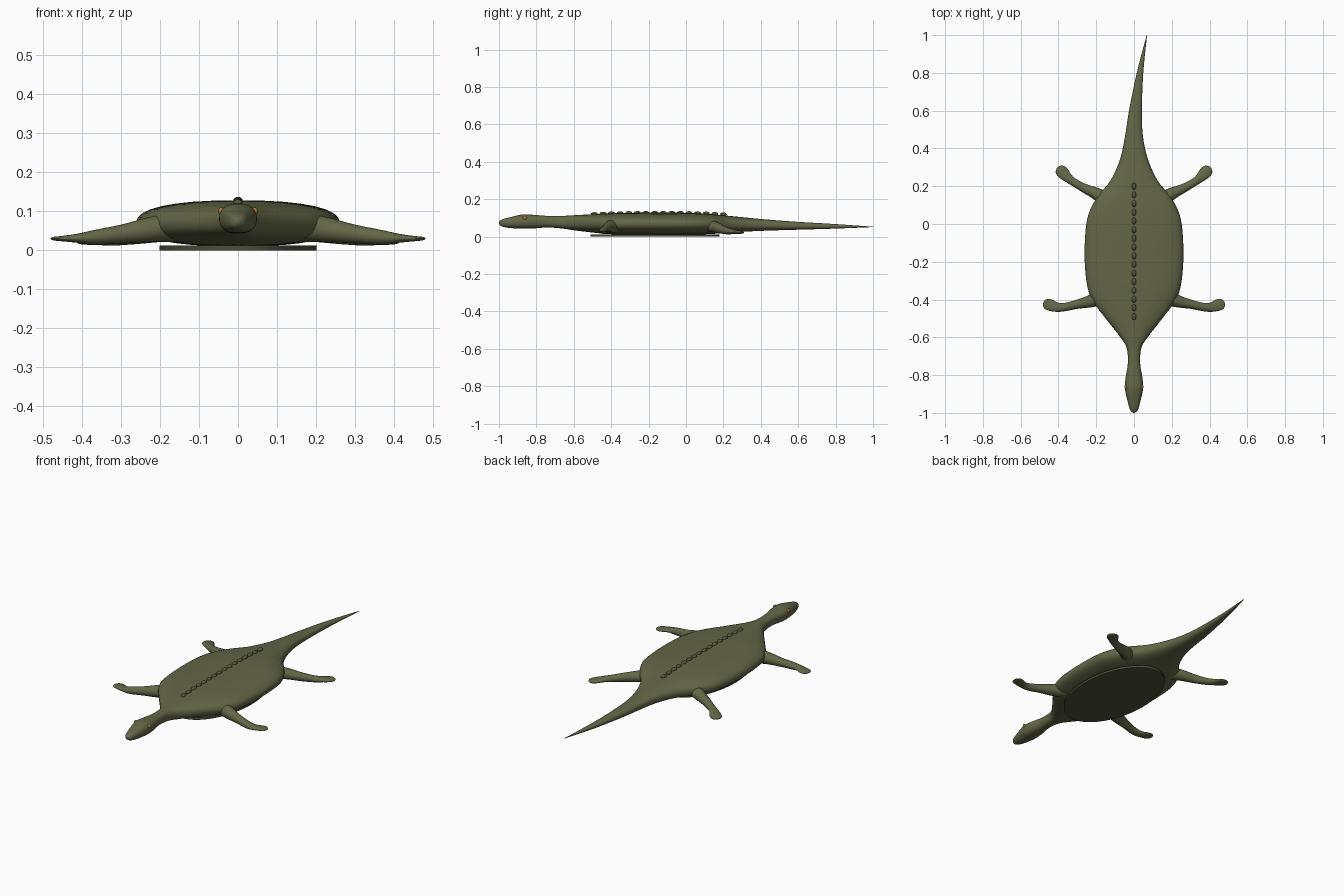
import bpy, bmesh, math
from mathutils import Vector, Matrix

cube = bpy.data.objects.get("Cube")
if cube:
    bpy.data.objects.remove(cube, do_unlink=True)


def material(name, rgb):
    m = bpy.data.materials.new(name)
    m.use_nodes = True
    m.diffuse_color = (*rgb, 1)
    bsdf = next(n for n in m.node_tree.nodes if n.type == 'BSDF_PRINCIPLED')
    bsdf.inputs["Base Color"].default_value = (*rgb, 1)
    bsdf.inputs["Roughness"].default_value = 0.8
    return m


OLIVE = material("olive skin", (0.125, 0.135, 0.062))
SCUTE = material("dark olive scute", (0.09, 0.098, 0.045))
PLATE = material("deep olive plate", (0.075, 0.08, 0.042))
AMBER = material("amber eye", (0.45, 0.2, 0.03))
DARK = material("dark nostril", (0.02, 0.02, 0.014))


def finish(bm, name, mat, angle=60):
    bmesh.ops.recalc_face_normals(bm, faces=bm.faces)
    me = bpy.data.meshes.new(name)
    bm.to_mesh(me)
    bm.free()
    me.materials.append(mat)
    ob = bpy.data.objects.new(name, me)
    bpy.context.collection.objects.link(ob)
    bpy.ops.object.select_all(action='DESELECT')
    ob.select_set(True)
    bpy.context.view_layer.objects.active = ob
    bpy.ops.object.shade_smooth_by_angle(angle=math.radians(angle))
    return ob


def spline(keys, steps):
    """Catmull-Rom through key tuples."""
    out = []
    for i in range(len(keys) - 1):
        quad = (keys[max(i - 1, 0)], keys[i], keys[i + 1],
                keys[min(i + 2, len(keys) - 1)])
        for s in range(steps):
            t = s / steps
            out.append([b + t / 2 * (c - a + t * (2*a - 5*b + 4*c - d + t * (3*(b - c) + d - a)))
                        for a, b, c, d in zip(*quad)])
    out.append(list(keys[-1]))
    return out


def loft(name, keys, power, mat, steps=5, sides=32):
    """Rounded tube through keys of x, y, z, half width, half height."""
    bm = bmesh.new()
    secs = spline(keys, steps)
    rings = []
    for i, (x, y, z, w, h) in enumerate(secs):
        p, q = secs[max(i - 1, 0)], secs[min(i + 1, len(secs) - 1)]
        side = Vector((q[1] - p[1], p[0] - q[0], 0)).normalized()
        ring = []
        for k in range(sides):
            a = math.tau * k / sides
            c, s = math.cos(a), math.sin(a)
            u = math.copysign(abs(c) ** (2 / power), c) * max(w, 0.001)
            v = math.copysign(abs(s) ** (2 / power), s) * max(h, 0.001)
            ring.append(bm.verts.new(Vector((x, y, z + v)) + side * u))
        rings.append(ring)
    for r0, r1 in zip(rings, rings[1:]):
        for k in range(sides):
            n = (k + 1) % sides
            bm.faces.new((r0[k], r0[n], r1[n], r1[k]))
    bm.faces.new(rings[0])
    bm.faces.new(rings[-1])
    return finish(bm, name, mat)


def ball(name, loc, size, mat):
    bm = bmesh.new()
    bmesh.ops.create_uvsphere(bm, u_segments=14, v_segments=10, radius=1,
                              matrix=Matrix.LocRotScale(Vector(loc), None, Vector(size)))
    return finish(bm, name, mat)


# Head, neck, trunk and tail in one flowing skin
loft("body", [
    (0, -1.0, .073, .004, .005), (0, -.985, .073, .02, .018), (0, -.94, .075, .034, .029),
    (0, -.87, .081, .048, .038), (0, -.81, .08, .044, .036), (0, -.74, .08, .033, .031),
    (0, -.66, .077, .038, .034), (0, -.6, .074, .072, .04), (0, -.5, .071, .15, .049),
    (0, -.42, .069, .21, .055), (0, -.34, .069, .245, .058), (0, -.2, .069, .261, .059),
    (0, -.04, .069, .257, .059), (0, .06, .068, .238, .057), (0, .15, .067, .19, .052),
    (0, .23, .066, .125, .045), (0, .34, .064, .075, .036), (0, .46, .061, .048, .028),
    (.008, .6, .058, .034, .021), (.032, .8, .055, .017, .012), (.068, 1.0, .052, .001, .001),
], 2.4, OLIVE)

# Paddle-footed legs, mirrored left and right
FRONT_LEG = [(.15, -.37, .06, .05, .038), (.22, -.405, .054, .035, .033),
             (.3, -.425, .042, .024, .024), (.37, -.44, .033, .022, .019),
             (.41, -.44, .031, .025, .012), (.45, -.427, .03, .031, .007),
             (.47, -.418, .03, .023, .005), (.479, -.414, .03, .005, .002)]
REAR_LEG = [(.11, .1, .062, .05, .036), (.19, .155, .052, .034, .03),
            (.26, .188, .04, .024, .024), (.32, .222, .03, .021, .018),
            (.35, .245, .027, .025, .014), (.377, .272, .024, .032, .01),
            (.397, .292, .022, .025, .007), (.405, .3, .022, .005, .002)]
for label, sx in (("left", 1), ("right", -1)):
    for part, keys in (("front_leg", FRONT_LEG), ("rear_leg", REAR_LEG)):
        loft(f"{label}_{part}", [(sx * k[0], *k[1:]) for k in keys], 2, OLIVE, 4, 20)
    ball(f"{label}_eye", (sx * .043, -.862, .1), (.008, .011, .01), AMBER)
    ball(f"{label}_nostril", (sx * .017, -.976, .081), (.005, .006, .004), DARK)

# Row of scutes down the spine
for i in range(16):
    y = -.49 + i * .046
    top = .12 + .008 * (1 - abs((y + .16) / .36) ** 3)
    ball(f"scute_{i + 1}", (0, y, top), (.012, .018, .009), SCUTE)

# Flat oval plate under the belly
bm = bmesh.new()
bmesh.ops.create_cone(bm, cap_ends=True, segments=64, radius1=1, radius2=1, depth=1,
                      matrix=Matrix.LocRotScale(Vector((0, -.165, .006)), None,
                                                Vector((.202, .345, .012))))
finish(bm, "belly_plate", PLATE, 30)
